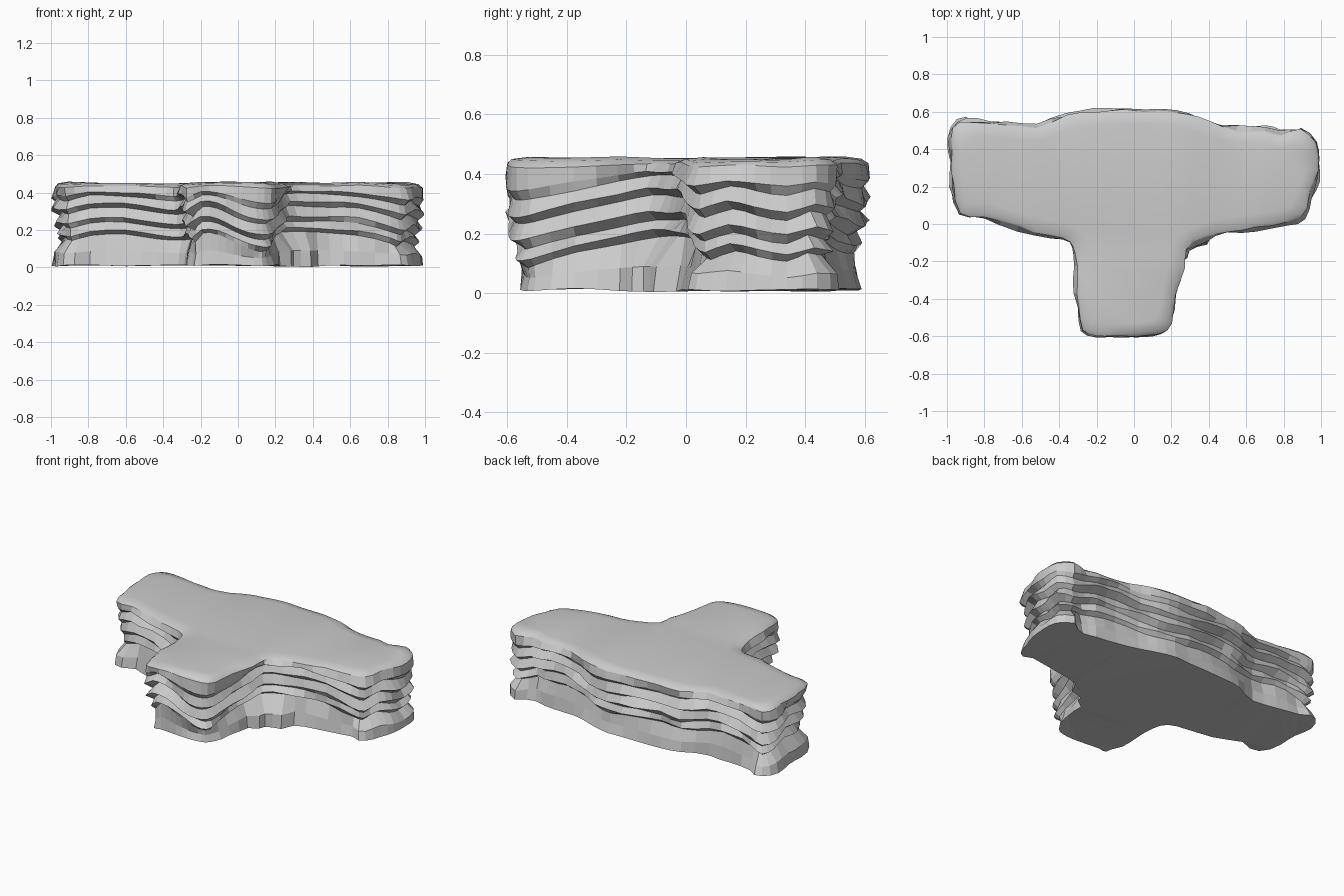
import bpy, bmesh, random
from mathutils import Vector, noise

if "Cube" in bpy.data.objects:
    bpy.data.objects.remove(bpy.data.objects["Cube"])

random.seed(4)

# T-shaped plateau outline, counter-clockwise: x, y, strata height shift
OUTLINE = [
    (-.28, -.57, -.02), (-.20, -.60, .03), (-.11, -.61, .02), (-.02, -.61, -.02),
    (.06, -.605, -.05), (.14, -.585, -.065), (.20, -.53, -.06), (.23, -.38, -.02),
    (.26, -.23, .01), (.28, -.13, .03), (.38, -.08, .03), (.50, -.045, .03),
    (.65, -.025, .02), (.82, 0, -.02), (.90, .04, -.04), (.94, .14, -.01),
    (.98, .23, -.03), (.99, .34, -.05), (.975, .44, -.02), (.89, .51, -.03),
    (.78, .485, 0), (.70, .51, .01), (.55, .52, .02), (.40, .545, 0),
    (.29, .59, -.02), (.16, .615, -.02), (-.05, .615, 0), (-.22, .605, .01),
    (-.36, .585, -.01), (-.52, .525, .01), (-.68, .54, .02), (-.84, .56, 0),
    (-.94, .55, -.03), (-.99, .46, -.02), (-.98, .33, .01), (-.975, .20, 0),
    (-.93, .055, -.01), (-.80, .035, .02), (-.62, -.02, .02), (-.44, -.065, 0),
    (-.34, -.09, -.01), (-.31, -.16, 0), (-.31, -.30, .01), (-.30, -.44, 0),
]
# Layered cliff profile: height, outward offset
PROFILE = [(.01, -.03), (.08, -.04), (.155, -.06), (.176, -.028),
           (.218, -.05), (.243, -.01), (.295, -.04), (.320, .003),
           (.366, -.025), (.388, .005), (.432, -.005)]

# Add a softly curved midpoint between control points
ctrl = [Vector(p) for p in OUTLINE]
path = []
for i, p in enumerate(ctrl):
    q, before, after = (ctrl[(i + 1) % len(ctrl)], ctrl[i - 1],
                        ctrl[(i + 2) % len(ctrl)])
    path += [p, (p + q) * .5625 - (before + after) * .0625]
pts = [p.xy for p in path]
N = len(pts)


def outward(i):
    t = (pts[(i + 2) % N] - pts[i - 2]).normalized()
    return Vector((t.y, -t.x))


def add_ring(bm, z, off, jitter, foot=False):
    ring = []
    weight = min(1, max(0, z - .02) / .12, max(0, .45 - z) / .10)
    for i, p in enumerate(pts):
        o = off + jitter * noise.noise((p.x * 6, p.y * 6, z * 40))
        if foot and abs(p.x) > .85:
            o += .035          # flared toe at both arm ends
        if foot and .22 < p.x < .40 and -.2 < p.y < 0:
            o += .06           # buttress in the right inner corner
        if foot and p.y < -.5:
            o -= .02           # undercut front foot
        q = p + outward(i) * o
        q.x = max(-1, min(1, q.x))
        h = z + path[i].z * weight
        h += .012 * noise.noise((p.x * 4, p.y * 4, z * 25))
        ring.append(bm.verts.new((q.x, q.y, max(0, h))))
    return ring


def bridge(bm, a, b, smooth=False):
    for i in range(N):
        j = (i + 1) % N
        f = bm.faces.new((a[i], a[j], b[j], b[i]))
        f.smooth = smooth


bm = bmesh.new()
# Stratified cliff walls
rings = [add_ring(bm, z, o, .015 if k < 2 else .03, k < 2)
         for k, (z, o) in enumerate(PROFILE)]
for a, b in zip(rings, rings[1:]):
    bridge(bm, a, b)
# Softly rounded plateau top
rim = add_ring(bm, .445, -.025, .005)
inner = add_ring(bm, .452, -.08, 0)
bridge(bm, rings[-1], rim, True)
bridge(bm, rim, inner, True)
top = bm.faces.new(inner)
top.smooth = True
# Flat underside
bottom = bm.faces.new(rings[0][::-1])
bmesh.ops.triangulate(bm, faces=[top, bottom])
bmesh.ops.recalc_face_normals(bm, faces=bm.faces)

mesh = bpy.data.meshes.new("rock_plateau")
bm.to_mesh(mesh)
bm.free()
rock = bpy.data.objects.new("rock_plateau", mesh)
bpy.context.collection.objects.link(rock)
